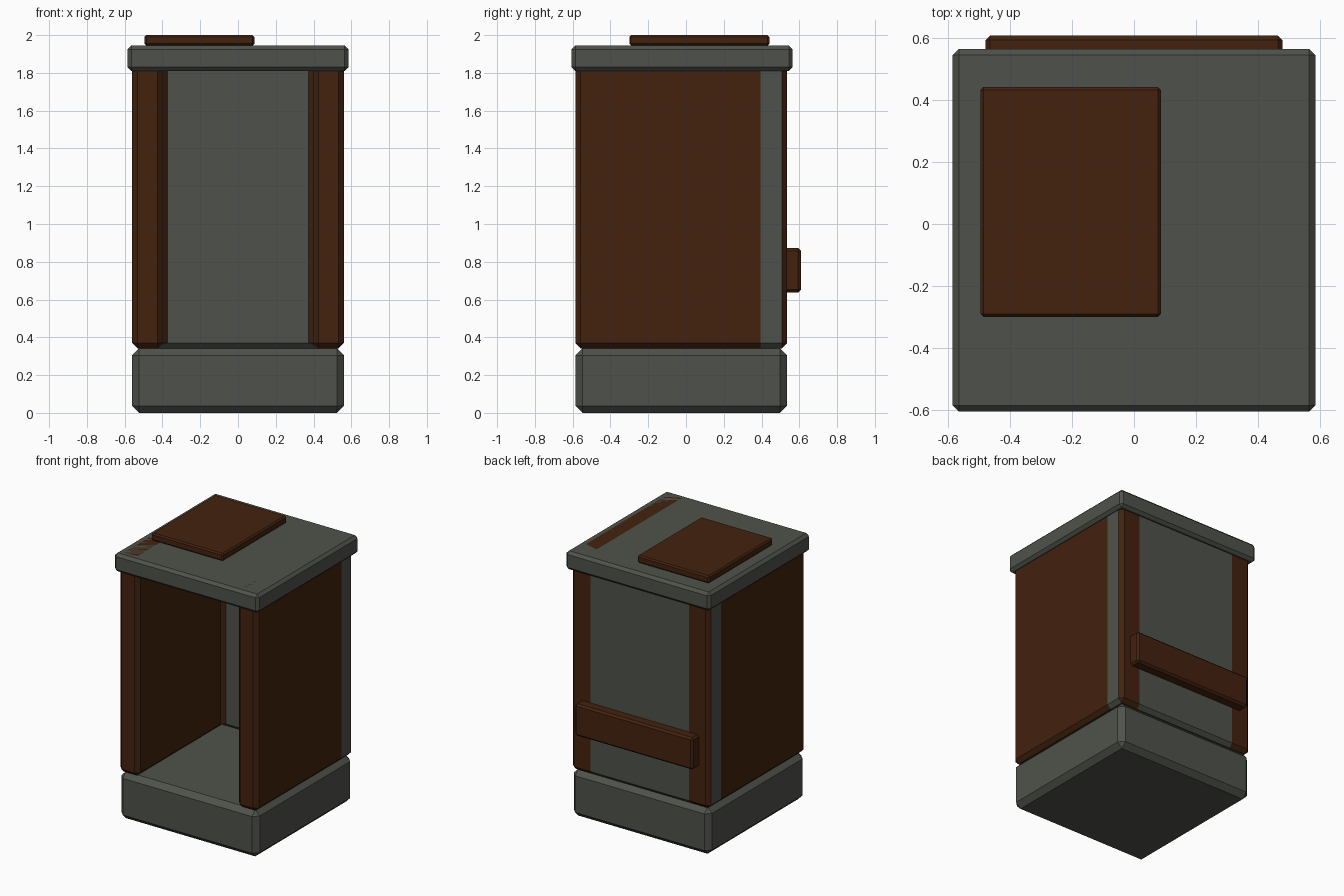
import bpy, bmesh

if "Cube" in bpy.data.objects:
    bpy.data.objects.remove(bpy.data.objects["Cube"])


def material(name, rgb):
    m = bpy.data.materials.new(name)
    m.diffuse_color = (*rgb, 1)
    m.use_nodes = True
    m.node_tree.nodes["Principled BSDF"].inputs["Base Color"].default_value = m.diffuse_color
    return m


GREY = material("stone grey", (0.078, 0.085, 0.070))
BROWN = material("dark rust brown", (0.056, 0.016, 0.0045))


def finish(bm, name, mats):
    me = bpy.data.meshes.new(name)
    bm.to_mesh(me)
    bm.free()
    for m in mats:
        me.materials.append(m)
    ob = bpy.data.objects.new(name, me)
    bpy.context.collection.objects.link(ob)
    return ob


def chamfer(bm, width):
    edges = [e for e in bm.edges if e.calc_face_angle(0) > 0.5]
    bmesh.ops.bevel(bm, geom=edges, offset=width, segments=1,
                    affect='EDGES', profile=0.5, clamp_overlap=True)
    bm.normal_update()


def box(name, x, y, z, width, mat):
    """Chamfered box from its minimum and maximum on each axis."""
    bm = bmesh.new()
    bmesh.ops.create_cube(bm, size=1)
    for v in bm.verts:
        for i, (lo, hi) in enumerate((x, y, z)):
            v.co[i] = lo if v.co[i] < 0 else hi
    chamfer(bm, width)
    return finish(bm, name, [mat])


# plinth, roof slab and the two loose plates
box("base", (-0.56, 0.56), (-0.585, 0.535), (0, 0.342), 0.037, GREY)
box("roof", (-0.585, 0.585), (-0.605, 0.565), (1.81, 1.945), 0.02, GREY)
box("roof_plate", (-0.495, 0.087), (-0.30, 0.442), (1.945, 2.0), 0.01, BROWN)
box("back_rail", (-0.478, 0.478), (0.52, 0.608), (0.638, 0.872), 0.014, BROWN)

# U-shaped walls, open to the front: plan cells extruded upward
xs = (-0.56, -0.40, 0.40, 0.56)
ys = (-0.585, 0.395, 0.535)
bm = bmesh.new()
grid = [[bm.verts.new((x, y, 0.342)) for y in ys] for x in xs]
for i in range(3):
    for j in range(2):
        if (i, j) != (1, 0):
            bm.faces.new((grid[i][j], grid[i + 1][j],
                          grid[i + 1][j + 1], grid[i][j + 1]))
ext = bmesh.ops.extrude_face_region(bm, geom=bm.faces[:], use_keep_orig=True)
for g in ext["geom"]:
    if isinstance(g, bmesh.types.BMVert):
        g.co.z = 1.945
bmesh.ops.recalc_face_normals(bm, faces=bm.faces[:])
chamfer(bm, 0.027)

# back wall is grey, with brown corner posts on its rear side
for f in bm.faces:
    c = f.calc_center_median()
    grey = c.y > 0.39 and (abs(c.x) < 0.395 or f.normal.y < 0.3)
    f.material_index = 0 if grey else 1
finish(bm, "walls", [GREY, BROWN])
